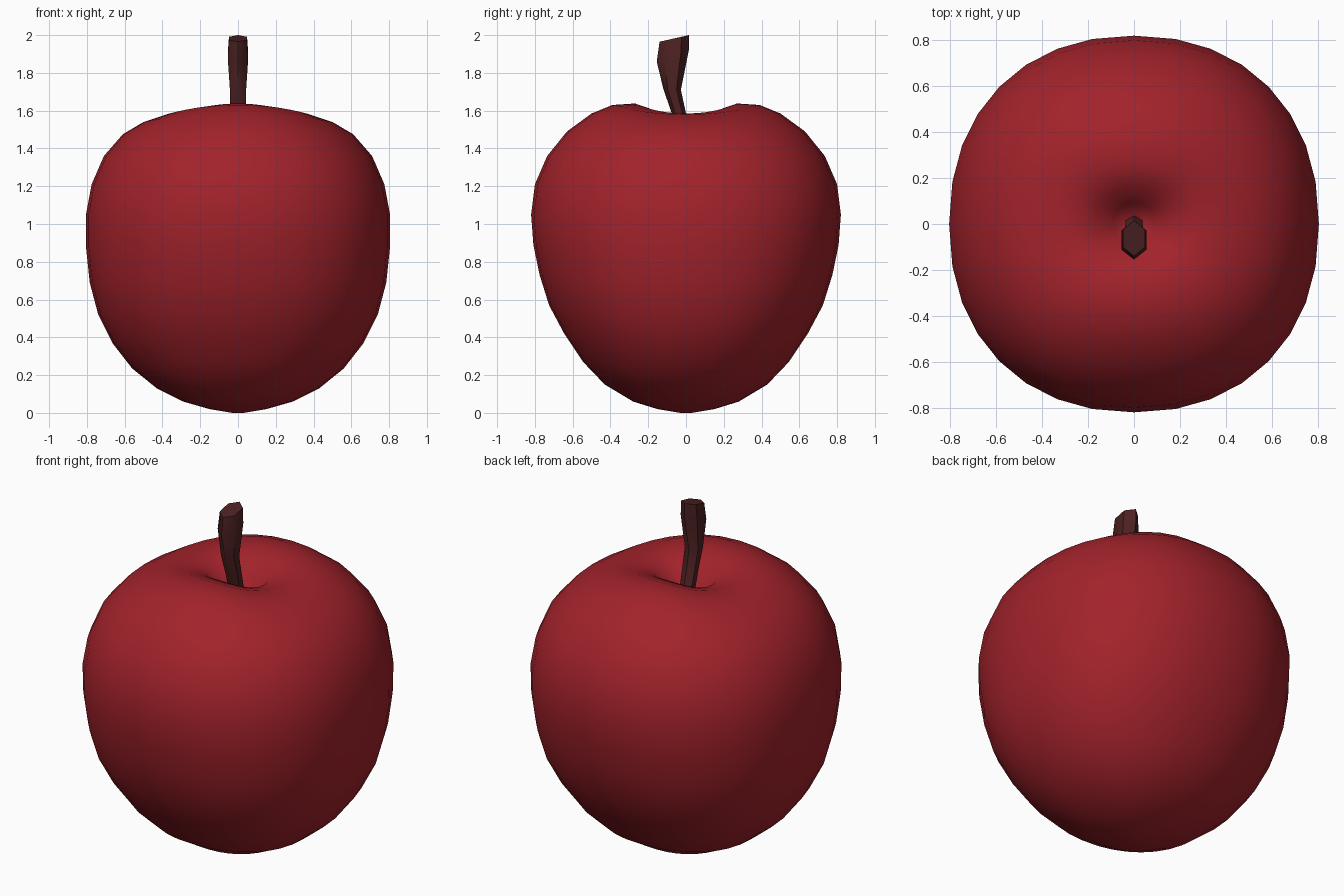
import bpy, bmesh
from math import sin, cos, pi, copysign

if "Cube" in bpy.data.objects:
    bpy.data.objects.remove(bpy.data.objects["Cube"])


def finish(name, rings, color, angle):
    """Skin a stack of closed rings, cap both ends, add a material."""
    bm = bmesh.new()
    rows = [[bm.verts.new(p) for p in ring] for ring in rings]
    for a, b in zip(rows, rows[1:]):
        n = len(a)
        for i in range(n):
            bm.faces.new((a[i], a[(i + 1) % n], b[(i + 1) % n], b[i]))
    bm.faces.new(rows[0])
    bm.faces.new(rows[-1])
    bmesh.ops.remove_doubles(bm, verts=bm.verts, dist=0.0005)
    bmesh.ops.recalc_face_normals(bm, faces=bm.faces)
    mesh = bpy.data.meshes.new(name)
    bm.to_mesh(mesh)
    bm.free()
    obj = bpy.data.objects.new(name, mesh)
    bpy.context.collection.objects.link(obj)
    mat = bpy.data.materials.new(name + "_color")
    mat.diffuse_color = color
    mat.use_nodes = True
    mat.node_tree.nodes["Principled BSDF"].inputs["Base Color"].default_value = mat.diffuse_color
    mesh.materials.append(mat)
    bpy.ops.object.select_all(action='DESELECT')
    obj.select_set(True)
    bpy.context.view_layer.objects.active = obj
    bpy.ops.object.shade_smooth_by_angle(angle=angle)
    return obj


def spow(v):
    return copysign(abs(v) ** (2 / 2.19), v)


# Apple body: (x radius, z at the sides, y radius, z at front and back)
profile = [
    (0.03, 0.005, 0.03, 0.005), (0.15, 0.02, 0.15, 0.02),
    (0.29, 0.06, 0.28, 0.06), (0.43, 0.13, 0.43, 0.15),
    (0.56, 0.235, 0.545, 0.27), (0.665, 0.37, 0.645, 0.42),
    (0.74, 0.52, 0.725, 0.57), (0.785, 0.69, 0.775, 0.73),
    (0.805, 0.88, 0.808, 0.89), (0.805, 1.05, 0.82, 1.05),
    (0.775, 1.21, 0.80, 1.21), (0.71, 1.36, 0.735, 1.36),
    (0.61, 1.475, 0.63, 1.49), (0.50, 1.54, 0.50, 1.585),
    (0.38, 1.58, 0.39, 1.63), (0.27, 1.585, 0.27, 1.638),
    (0.17, 1.56, 0.16, 1.60), (0.09, 1.49, 0.09, 1.51),
    (0.03, 1.45, 0.03, 1.45),
]
SEG = 32
rings = []
for rx, zx, ry, zy in profile:
    ring = []
    for i in range(SEG):
        a = 2 * pi * i / SEG
        z = zx * cos(a) ** 2 + zy * sin(a) ** 2
        ring.append((rx * spow(cos(a)), ry * spow(sin(a)), z))
    rings.append(ring)
body = finish("apple_body", rings, (0.36, 0.016, 0.024, 1), 1.2)
# settle the lowest ring on the floor
low = min(v.co.z for v in body.data.vertices)
for v in body.data.vertices:
    if v.co.z < low + 0.001:
        v.co.z = 0.0

# Stem: six-sided, (front y, front z, back y, back z, half width)
stem = [
    (-0.035, 1.42, 0.045, 1.42, 0.035), (-0.08, 1.60, 0.00, 1.585, 0.04),
    (-0.12, 1.715, -0.027, 1.71, 0.043), (-0.155, 1.86, 0.015, 1.92, 0.054),
    (-0.14, 1.965, 0.015, 2.00, 0.048),
]
rings = []
for y0, z0, y1, z1, w in stem:
    ring = []
    for i in range(6):
        a = pi * i / 3
        t = 0.5 + 0.5 * cos(a)
        ring.append((w * sin(a) / sin(pi / 3), y0 + (y1 - y0) * t, z0 + (z1 - z0) * t))
    rings.append(ring)
finish("stem", rings, (0.075, 0.016, 0.016, 1), 0.9)
